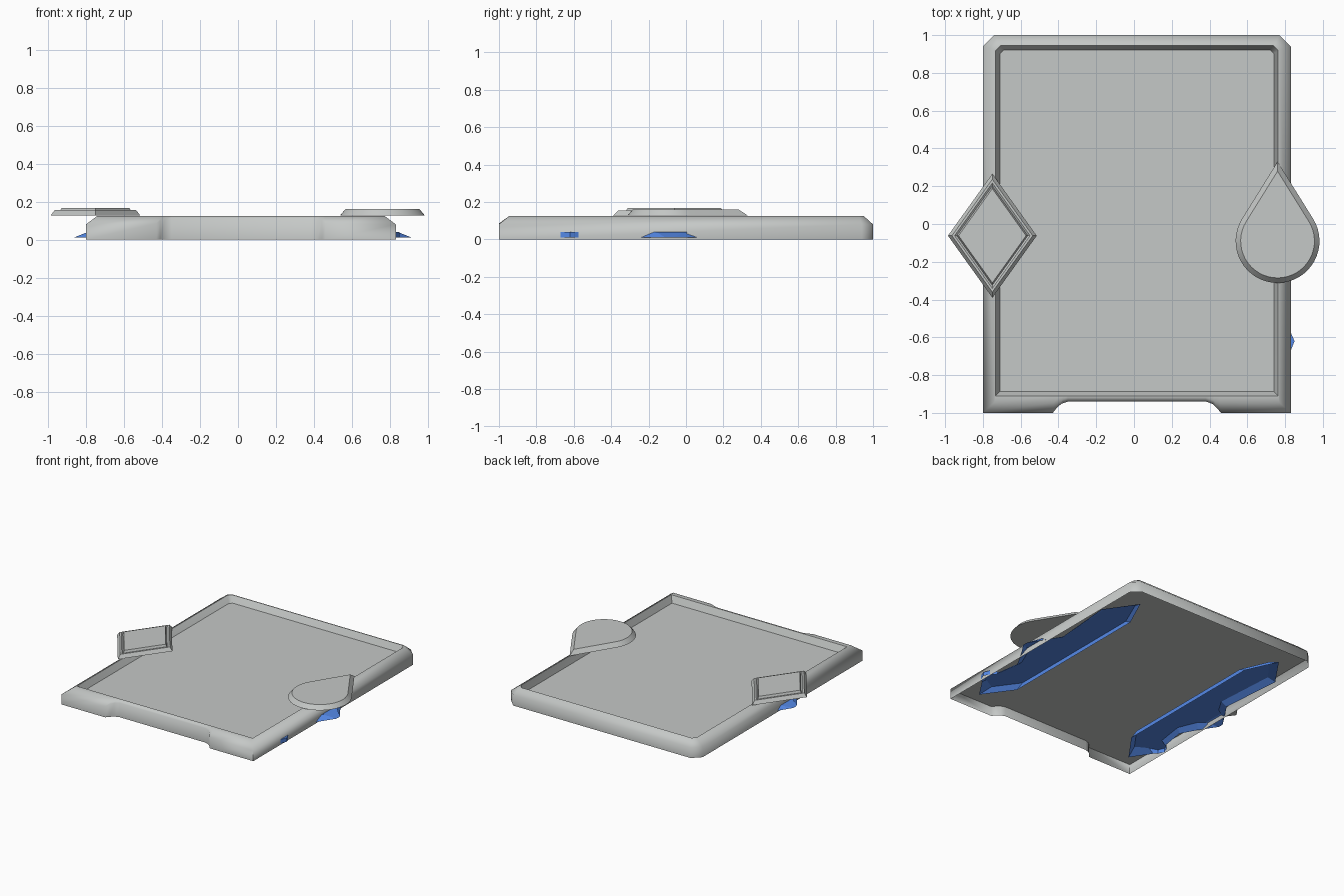
import bpy, bmesh, math

if "Cube" in bpy.data.objects:
    bpy.data.objects.remove(bpy.data.objects["Cube"])


def material(name, rgb):
    m = bpy.data.materials.new(name)
    m.diffuse_color = (*rgb, 1)
    m.use_nodes = True
    m.node_tree.nodes["Principled BSDF"].inputs["Base Color"].default_value = m.diffuse_color
    return m


GREY = material("light grey", (0.56, 0.58, 0.57))
BLUE = material("blue", (0.09, 0.25, 0.80))


def stack(name, loops, mat, bottom=True, top=True, smooth=25):
    """Bridge a stack of equal-length 3D loops, with optional end caps."""
    bm = bmesh.new()
    rows = [[bm.verts.new(p) for p in loop] for loop in loops]
    n = len(rows[0])
    for low, high in zip(rows, rows[1:]):
        for i in range(n):
            j = (i + 1) % n
            bm.faces.new((low[i], low[j], high[j], high[i]))
    if top:
        bm.faces.new(rows[-1])
    if bottom:
        bm.faces.new(rows[0][::-1])
    mesh = bpy.data.meshes.new(name)
    bm.to_mesh(mesh)
    bm.free()
    mesh.materials.append(mat)
    obj = bpy.data.objects.new(name, mesh)
    bpy.context.collection.objects.link(obj)
    if smooth:
        bpy.ops.object.select_all(action='DESELECT')
        obj.select_set(True)
        bpy.context.view_layer.objects.active = obj
        bpy.ops.object.shade_smooth_by_angle(angle=math.radians(smooth))
    return obj


# Tray: right half of each outline, from the front notch round to the back
def both_halves(half, cx=0.015):
    right = [(cx + x, y, z) for x, y, z in half]
    left = [(cx - x, y, z) for x, y, z in reversed(half)]
    return right + left


def level(half, z):
    return both_halves([(x, y, z) for x, y in half])


outer = [(.365, -.94), (.40, -.952), (.425, -.975), (.445, -1),
         (.815, -1), (.815, .94), (.755, 1)]
ridge = [(.365, -.92), (.39, -.928), (.41, -.936), (.44, -.945),
         (.755, -.945), (.755, .925), (.73, .95)]
lip = [(.365, -.91), (.39, -.91), (.41, -.91), (.44, -.91),
       (.748, -.91), (.748, .918), (.722, .944)]
floor = [(.365, -.887), (.39, -.887), (.41, -.887), (.44, -.887),
         (.725, -.887), (.725, .902), (.705, .922)]
shoulder = [.11, .105, .10, .085, .08, .08, .08]   # chamfer start height

stack("tray", [
    level(outer, 0),
    both_halves([(x, y, z) for (x, y), z in zip(outer, shoulder)]),
    level(ridge, .125),
    level(lip, .125),
    level(floor, .075),
], GREY, bottom=False, smooth=60)

# Flat underside of the rim, from the floor edge out to the walls
stack("rim_underside", [level(floor, .075), level(outer, .075)],
      GREY, bottom=False, top=False, smooth=0)


# Badges: one outline scaled about its centre at each height
def badge(name, outline, centre, profile):
    cx, cy = centre
    stack(name, [[(cx + x * s, cy + y * s, z) for x, y in outline]
                 for s, z in profile], GREY)


badge("diamond_badge", [(.235, 0), (0, .328), (-.235, 0), (0, -.328)],
      (-.75, -.062),
      [(1, .128), (.91, .155), (.85, .155), (.80, .148), (.76, .167)])

# Teardrop: arc between the two tangent points, then the tip
R, TIP = .222, .42
tangent = math.acos(R / TIP)
start, sweep = math.pi / 2 + tangent, 2 * math.pi - 2 * tangent
drop = [(R * math.cos(start + sweep * i / 32), R * math.sin(start + sweep * i / 32))
        for i in range(33)] + [(0, TIP)]
badge("teardrop_badge", drop, (.76, -.09), [(1, .128), (.88, .16)])

# Side clips under the tray: lower edge, and the matching upper edge
clip_low = [(.52, -.62), (.68, -.84), (.78, -.69), (.805, -.67), (.825, -.62),
            (.805, -.575), (.77, -.55), (.74, -.36), (.805, -.24), (.89, -.11),
            (.89, -.07), (.805, .06), (.75, .14), (.79, .62), (.63, .85), (.52, .61)]
clip_high = [(.52, -.56), (.65, -.74), (.74, -.69), (.805, -.67), (.825, -.62),
             (.805, -.575), (.74, -.55), (.71, -.34), (.77, -.20), (.815, -.16),
             (.815, 0), (.77, .03), (.71, .13), (.74, .60), (.61, .77), (.52, .56)]
for side, name in ((1, "right_clip"), (-1, "left_clip")):
    stack(name, [[(.025 + side * x, y, z) for x, y in edge][::side]
                 for edge, z in ((clip_low, .01), (clip_high, .04))],
          BLUE, bottom=False, smooth=0)
